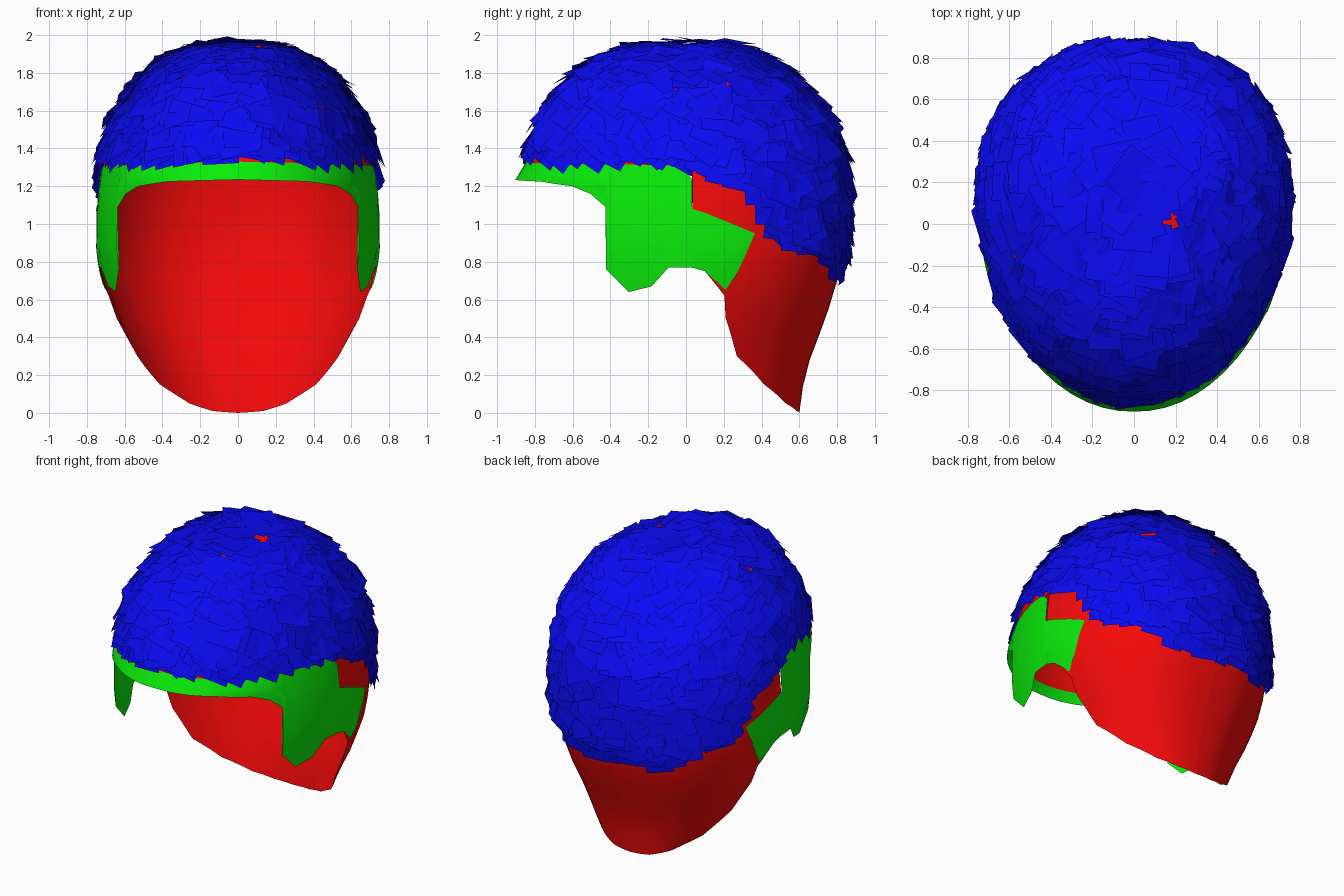
import bpy, math, random
from mathutils import Vector, Matrix

if "Cube" in bpy.data.objects:
    bpy.data.objects.remove(bpy.data.objects["Cube"])

random.seed(4)


def lerp_table(table, t):
    if t <= table[0][0]:
        return table[0][1]
    for (a, va), (b, vb) in zip(table, table[1:]):
        if t <= b:
            return va + (vb - va) * (t - a) / (b - a)
    return table[-1][1]


# Head shape: half width, back depth and front depth by height
TOP, YC = 1.955, 0.1
WIDTH = [(0, .42), (.05, .43), (.15, .5), (.3, .555), (.5, .65), (.7, .72), (.85, .745), (1.1, .742),
         (1.23, .73), (1.4, .70), (1.58, .635), (1.77, .505), (1.88, .36), (1.93, .23), (1.948, .12), (TOP, 0)]
BACK = [(0, .5), (.05, .51), (.15, .52), (.3, .56), (.5, .64), (.7, .70), (.9, .74), (1.23, .745),
        (1.4, .715), (1.58, .635), (1.77, .475), (1.88, .33), (1.93, .21), (1.948, .11), (TOP, 0)]
FRONT = [(1.23, 1.0), (1.33, .94), (1.45, .90), (1.57, .845), (1.7, .765), (1.79, .68), (1.88, .53),
         (1.93, .39), (1.948, .22), (TOP, 0)]


def head(deg, z, off=0.0):
    """Point on the head; 0 degrees is the front, 180 the back."""
    a = math.radians(deg)
    s, c = math.sin(a), math.cos(a)
    if c < 0:
        s = math.copysign(abs(s) ** .85, s)
    depth = lerp_table(FRONT if c > 0 else BACK, z) + off
    return Vector(((lerp_table(WIDTH, z) + off) * s, YC - depth * c, z))


def material(name, col):
    m = bpy.data.materials.new(name)
    m.diffuse_color = (*col, 1)
    m.use_nodes = True
    m.node_tree.nodes["Principled BSDF"].inputs["Base Color"].default_value = m.diffuse_color
    return m


def make(name, verts, faces, mat, smooth):
    me = bpy.data.meshes.new(name)
    me.from_pydata(verts, [], faces)
    me.materials.append(mat)
    ob = bpy.data.objects.new(name, me)
    bpy.context.collection.objects.link(ob)
    if smooth:
        bpy.ops.object.select_all(action='DESELECT')
        ob.select_set(True)
        bpy.context.view_layer.objects.active = ob
        bpy.ops.object.shade_smooth_by_angle(angle=math.radians(40))
    return ob


def shell(name, low, high, rows, mat, off=0.0):
    """Sheet on the head between two outlines given as (angle, height)."""
    end = low[-1][0]
    half = sorted({float(k) for k in range(0, int(end), 6)} | {float(p[0]) for p in low + high})
    cols = [-d for d in reversed(half) if d > 0] + half
    verts, faces = [], []
    for d in cols:
        lo, hi = lerp_table(low, abs(d)), lerp_table(high, abs(d))
        for r in range(rows + 1):
            t = r / rows
            if hi > 1.9:
                t = math.sin(t * math.pi / 2)
            verts.append(head(d, lo + (hi - lo) * t, off))
    n = rows + 1
    for i in range(len(cols) - 1):
        for r in range(rows):
            a = i * n + r
            faces.append((a, a + n, a + n + 1, a + 1))
    return make(name, verts, faces, mat, True)


red = material("scalp_red", (.93, .003, .003))
green = material("hairline_green", (.003, .85, .003))
blue = material("hair_blue", (.003, .003, .9))

# Scalp with long nape
scalp_low = [(0, 1.29), (86, 1.29), (86.2, .77), (90, .75), (98.8, .62), (99.9, .5), (107.6, .3),
             (127, .15), (147, .05), (165, .01), (180, 0)]
shell("scalp", scalp_low, [(0, TOP), (180, TOP)], 22, red)

# Front hairline band with sideburns
band_low = [(0, 1.235), (30, 1.225), (45.6, 1.2), (53, 1.16), (58.4, 1.09), (58.7, .76), (66.4, .64),
            (73.7, .67), (79, .77), (86, .77), (90, .75), (99, .65), (103.5, .73), (110.8, .95)]
band_high = [(0, 1.33), (82, 1.31), (86, 1.24), (86.2, 1.08), (110.8, .95)]
shell("hairline_band", band_low, band_high, 5, green, .006)

# Layered hair cards flowing away from the crown
HEM = [(0, 1.32), (84, 1.29), (98, 1.2), (113, 1.1), (117, 1.0), (122, .88), (142, .82), (157, .72), (180, .71)]
CROWN = Vector((.05, .33, 1.95))
card_verts, card_faces = [], []


def add_card(deg, z, length, width, twist, lift):
    p = head(deg, z)
    e = .02
    du = head(deg + 1, z) - head(deg - 1, z)
    dz = head(deg, min(z + e, TOP - .0005)) - head(deg, z - e)
    n = du.cross(dz).normalized()
    if n.dot(p - Vector((0, YC, 1.1))) < 0:
        n.negate()
    if z > 1.94:
        n = Vector((0, 0, 1))
    flow = p - CROWN
    flow = (flow - n * flow.dot(n)).normalized()
    flow = Matrix.Rotation(twist, 3, n) @ flow
    side = n.cross(flow)
    root, tip = p + n * .009 - flow * length / 2, p + n * (.009 + lift) + flow * length / 2
    i = len(card_verts)
    skew = random.uniform(-.012, .012)
    card_verts.extend([root - side * width / 2, tip - side * width / 2 + n * skew,
                       tip + side * width / 2 - n * skew, root + side * width / 2])
    card_faces.append((i + 3, i + 2, i + 1, i))


# Cards scattered over the dome
count = 0
while count < 800:
    d, z = random.uniform(-180, 180), random.uniform(.8, TOP - .002)
    length = random.uniform(.17, .26)
    if z - length * .5 < lerp_table(HEM, abs(d)):
        continue
    lift = random.uniform(.012, .036) * (.6 if z > 1.85 else 1)
    add_card(d, z, length, random.uniform(.13, .21), random.gauss(0, .3), lift)
    count += 1

# Tidy rows of wider cards along the lower hem
for row in range(2):
    for k in range(48):
        d = -180 + k * 7.5 + row * 3.7
        z = lerp_table(HEM, abs(d)) + .1 + row * .09 + random.uniform(-.02, .025)
        add_card(d, z, .21, random.uniform(.13, .2), random.gauss(0, .09), random.uniform(.008, .025))

make("hair_cards", card_verts, card_faces, blue, False)
